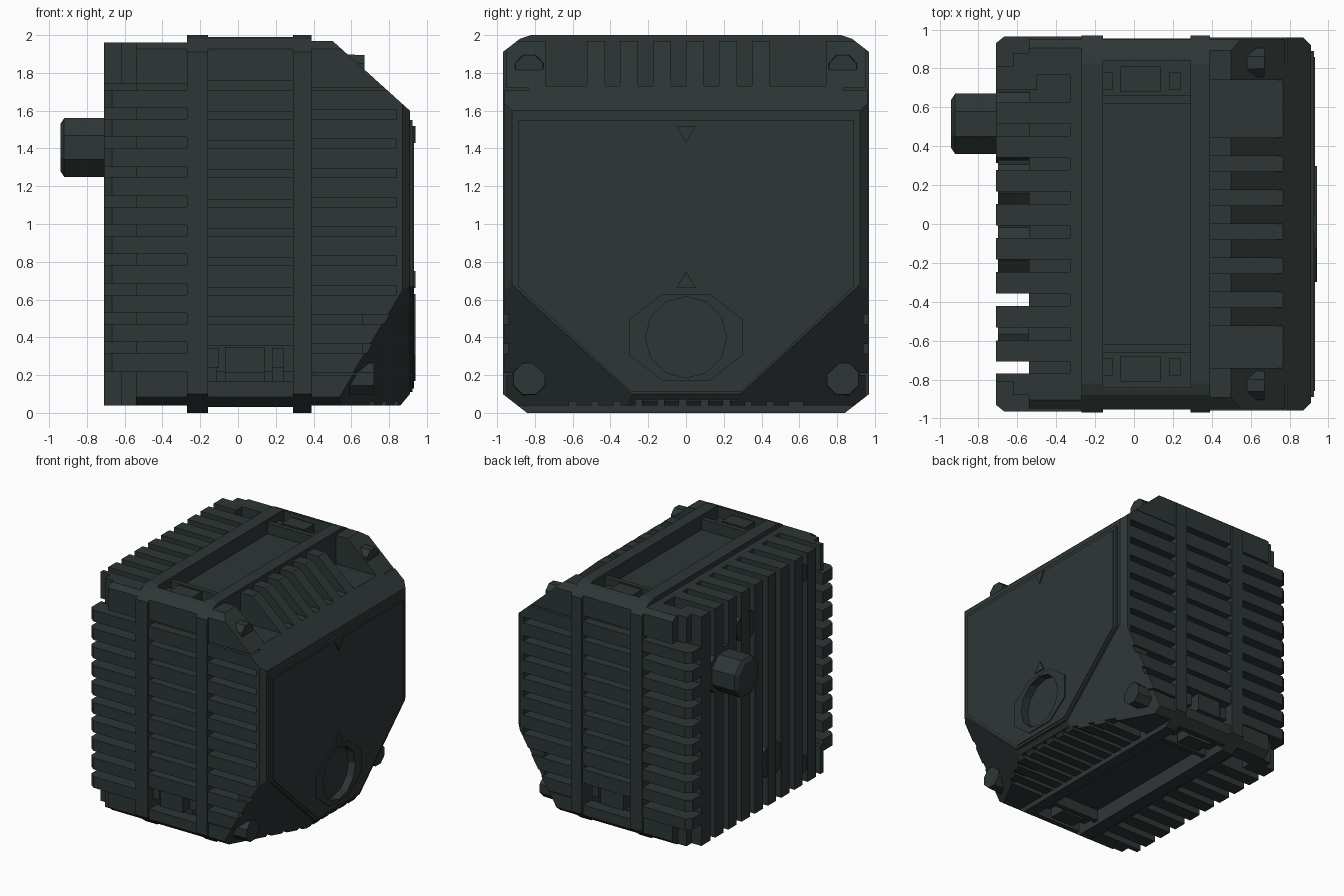
import bpy, bmesh, math
from mathutils import Vector, Matrix

cube = bpy.data.objects.get("Cube")
if cube:
    bpy.data.objects.remove(cube, do_unlink=True)

COLOUR = (0.027, 0.037, 0.036, 1)
metal = bpy.data.materials.new("dark_green_grey")
metal.use_nodes = True
metal.diffuse_color = COLOUR
metal.node_tree.nodes["Principled BSDF"].inputs["Base Color"].default_value = COLOUR

CENTRE = Vector((0, 0, 1))


def plane(a, b, c):
    """Plane through three points, facing away from the centre."""
    a, b, c = Vector(a), Vector(b), Vector(c)
    n = (b - a).cross(c - a).normalized()
    return (a, n if n.dot(a - CENTRE) > 0 else -n)


def along(direction, a, b):
    return plane(a, b, Vector(a) + Vector(direction))


# Planes that trim every housing part to the chamfered outer shape
HULL = [along((0, 1, 0), (0.91, 0, 1.6), (0.5, 0, 1.97)),
        along((0, 1, 0), (0.86, 0, 0.04), (0.91, 0, 0.1))]
for s in (-1, 1):
    HULL += [along((1, 0, 0), (0, s * 0.97, 1.91), (0, s * 0.88, 1.98)),
             along((1, 0, 0), (0, s * 0.88, 1.98), (0, s * 0.82, 2)),
             along((1, 0, 0), (0, s * 0.97, 0.1), (0, s * 0.88, 0.03)),
             along((0, 0, 1), (0.86, s * 0.97, 0), (0.91, s * 0.92, 0)),
             along((0, 0, 1), (-0.71, s * 0.93, 0), (-0.66, s * 0.97, 0)),
             plane((0.91, s * 0.9, 0.66), (0.91, s * 0.29, 0.1), (0.5, s * 0.97, 0.04))]


def finish(name, bm):
    mesh = bpy.data.meshes.new(name)
    bmesh.ops.recalc_face_normals(bm, faces=bm.faces)
    bm.to_mesh(mesh)
    bm.free()
    mesh.materials.append(metal)
    obj = bpy.data.objects.new(name, mesh)
    bpy.context.collection.objects.link(obj)
    return obj


def part(name, boxes, planes=HULL):
    """One object from boxes (x0, x1, y0, y1, z0, z1), each trimmed by planes."""
    whole = bmesh.new()
    for x0, x1, y0, y1, z0, z1 in boxes:
        bm = bmesh.new()
        bmesh.ops.create_cube(bm, size=1)
        for v in bm.verts:
            v.co = Vector(((x0 + x1) / 2 + v.co.x * (x1 - x0),
                           (y0 + y1) / 2 + v.co.y * (y1 - y0),
                           (z0 + z1) / 2 + v.co.z * (z1 - z0)))
        for point, normal in planes:
            cut = bmesh.ops.bisect_plane(bm, geom=bm.verts[:] + bm.edges[:] + bm.faces[:],
                                         plane_co=point, plane_no=normal, clear_outer=True)
            rim = [g for g in cut["geom_cut"] if isinstance(g, bmesh.types.BMEdge)]
            if len(rim) > 2:
                bmesh.ops.holes_fill(bm, edges=rim, sides=0)
        bmesh.ops.recalc_face_normals(bm, faces=bm.faces)
        piece = bpy.data.meshes.new("piece")
        bm.to_mesh(piece)
        bm.free()
        whole.from_mesh(piece)
        bpy.data.meshes.remove(piece)
    return finish(name, whole)


def drum(name, x0, x1, y, z, r0, r1, sides, turn=0.0):
    """Prism or cone lying along x."""
    bm = bmesh.new()
    bmesh.ops.create_cone(bm, cap_ends=True, segments=sides, radius1=r0, radius2=r1, depth=x1 - x0,
                          matrix=Matrix.Translation(((x0 + x1) / 2, y, z))
                          @ Matrix.Rotation(math.pi / 2, 4, 'Y') @ Matrix.Rotation(turn, 4, 'Z'))
    return finish(name, bm)


def both_y(x0, x1, a, b, z0, z1):
    return [(x0, x1, a, b, z0, z1), (x0, x1, -b, -a, z0, z1)]


def both_z(x0, x1, y0, y1, a, b):
    return [(x0, x1, y0, y1, a, b), (x0, x1, y0, y1, 2 - b, 2 - a)]


# Inner cores and the two ring ribs
part("inner_core", [(-0.54, -0.2, -0.83, 0.83, 0.17, 1.81),
                    (-0.2, 0.35, -0.88, 0.88, 0.37, 1.76),
                    (-0.2, 0.35, -0.76, 0.76, 0.22, 1.76),
                    (0.35, 0.86, -0.83, 0.83, 0.12, 1.73)])
RIBS = ((-0.27, -0.16), (0.29, 0.39))
part("ring_ribs", [(a, b, -0.97, 0.97, 0, 2) for a, b in RIBS])

# Horizontal fins on both y sides
rear, middle, front = [], [], []
for i in range(10):
    top = 1.71 - 0.155 * i
    rear += both_y(-0.71, -0.27, 0.8, 0.965, top - 0.095, top)
    front += both_y(0.39, 0.86, 0.8, 0.96, top - 0.105, top)
    if i < 9:
        middle += both_y(-0.16, 0.29, 0.85, 0.955, top - 0.115, top)
part("rear_side_fins", rear)
part("middle_side_fins", middle)
part("front_side_fins", front)

# Rear plates run over the top, down the back and under the bottom
GAPS = [-0.74 + 0.175 * i for i in range(9)]
plates = [(-0.71, -0.5, 0.69, 0.81, 0.04, 1.96)]
for a, b in zip(GAPS[:-1], GAPS[1:]):
    lo, hi = a + 0.033, b - 0.033
    plates += [(-0.71, -0.5, lo, hi, 0.04, 1.96)]
    plates += both_z(-0.54, -0.32, lo, hi, 1.78, 1.96)
part("rear_plate_fins", plates)
rear_corners = []
for z0, z1 in ((0.04, 0.27), (1.74, 1.96)):
    rear_corners += both_y(-0.71, -0.54, 0.77, 0.81, z0, z1)
    rear_corners += both_y(-0.62, -0.54, 0.77, 0.88, z0, z1)
    rear_corners += both_y(-0.54, -0.27, 0.77, 0.95, z0, z1)
    rear_corners += [(-0.33, -0.27, -0.9, 0.9, z0, z1)]
part("rear_corner_blocks", rear_corners)

# Front top and bottom fins, front corner blocks and front shell
part("front_ridge_fins", [(0.39, 0.86, g - 0.135, g - 0.04, 1.7, 1.97) for g in GAPS[2:8]])
part("front_keel_fins", [(0.39, 0.88, -0.58 + 0.116 * i, -0.5 + 0.116 * i, 0.04, 0.14)
                         for i in range(10)])
part("front_corner_blocks", both_y(0.39, 0.86, 0.74, 0.95, 1.72, 1.97)
     + both_y(0.39, 0.86, 0.62, 0.95, 0.04, 0.2)
     + both_y(0.66, 0.91, 0.28, 0.94, 0.06, 0.58))
shell = part("front_shell", [(0.84, 0.91, -0.96, 0.96, 0.07, 1.9)])

# Recessed trays on top and bottom, with pockets and clips at their ends
tray = both_z(-0.16, 0.29, -0.62, 0.62, 1.74, 1.88)
clips = both_y(-0.07, 0.14, 0.74, 0.93, 0.21, 0.35)
clips += both_y(-0.16, -0.1, 0.74, 0.9, 0.24, 0.34) + both_y(0.18, 0.24, 0.74, 0.9, 0.24, 0.34)
bars = both_y(-0.16, 0.29, 0.84, 0.95, 0.03, 0.17) + both_y(-0.16, 0.29, 0.84, 0.95, 1.76, 1.99)
for s in (-1, 1):
    for x0, x1, a, b, top, group in ((-0.16, 0.29, 0.62, 0.66, 1.97, tray),
                                     (-0.07, 0.14, 0.68, 0.81, 1.97, clips),
                                     (-0.16, -0.11, 0.69, 0.78, 1.93, clips),
                                     (0.18, 0.24, 0.69, 0.78, 1.93, clips)):
        y0, y1 = sorted((s * a, s * b))
        group += both_z(x0, x1, y0, y1, 1.74, top)
part("recessed_trays", tray)
part("pocket_clips", clips)
part("end_bars", bars)


# Front cover, a rim with a slightly raised panel
def cover_cut(d):
    return [along((1, 0, 0), (0.9, s * (0.89 - d), 0.67), (0.9, s * (0.29 - d / 2), 0.11 + d / 2))
            for s in (-1, 1)]


rim = part("cover_rim", [(0.88, 0.925, -0.89, 0.89, 0.11, 1.55)], cover_cut(0))
panel = part("cover_panel", [(0.9, 0.932, -0.86, 0.86, 0.13, 1.52)], cover_cut(0.03))
frame = drum("port_frame", 0.9, 0.94, 0, 0.4, 0.3, 0.3, 8, math.pi / 8)
frame.data.transform(Matrix.Translation((0, 0, 0.4)) @ Matrix.Diagonal((1, 1.08, 0.83, 1))
                     @ Matrix.Translation((0, 0, -0.4)))

# Round port sunk through the cover
cutter = drum("port_cutter", 0.875, 1.1, 0, 0.4, 0.215, 0.215, 12)
cutter.hide_render = True
for obj in (shell, rim, panel, frame):
    mod = obj.modifiers.new("port", 'BOOLEAN')
    mod.operation, mod.solver, mod.object = 'DIFFERENCE', 'EXACT', cutter
    bpy.context.view_layer.objects.active = obj
    bpy.ops.object.modifier_apply(modifier=mod.name)
bpy.data.objects.remove(cutter, do_unlink=True)

# Small triangular marks on the cover, the upper pointing down, the lower up
for z, turn in ((1.49, -math.pi / 2), (0.69, math.pi / 2)):
    drum("triangle_mark", 0.92, 0.94, 0, z, 0.06, 0.06, 3, turn)

# Screw bosses at the front corners
for s in (-1, 1):
    drum("upper_screw_boss", 0.45, 0.67, s * 0.83, 1.82, 0.09, 0.08, 8, math.pi / 8)
    drum("lower_screw_boss", 0.4, 0.72, s * 0.83, 0.18, 0.1, 0.09, 8, math.pi / 8)

# Rear connector with collar and chamfered tip
drum("connector_collar", -0.71, -0.54, 0.515, 1.405, 0.2, 0.2, 10)
drum("connector_barrel", -0.92, -0.6, 0.515, 1.405, 0.168, 0.168, 8, math.pi / 8)
drum("connector_tip", -0.94, -0.92, 0.515, 1.405, 0.135, 0.168, 8, math.pi / 8)

# Mounting bosses set flush between the rear plates
drum("lower_rear_boss", -0.7, -0.54, -0.14, 0.4, 0.15, 0.15, 10)
drum("upper_rear_boss", -0.7, -0.54, 0.2, 1.65, 0.13, 0.13, 10)
for z in (0.2, 1.8):
    drum("rear_screw_boss", -0.7, -0.54, -0.565, z, 0.07, 0.07, 8)
